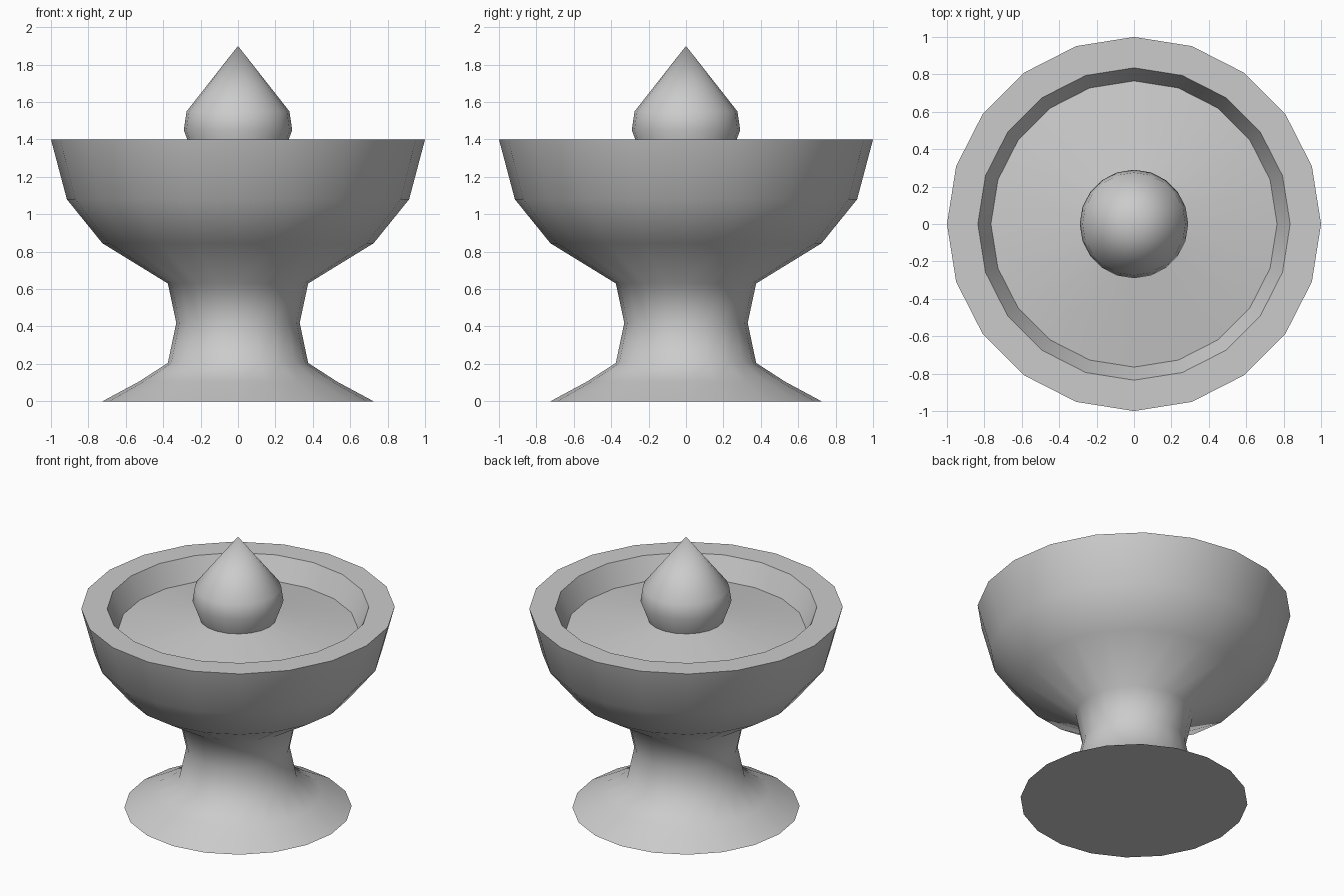
import bpy, bmesh, math

if "Cube" in bpy.data.objects:
    bpy.data.objects.remove(bpy.data.objects["Cube"])

SIDES = 20


def lathe(name, profile):
    """Revolve an (r, z) profile round z; r = 0 gives a single pole vertex."""
    bm = bmesh.new()
    rings = []
    for r, z in profile:
        n = SIDES if r > 0 else 1
        rings.append([bm.verts.new((r * math.cos(2 * math.pi * i / SIDES),
                                    r * math.sin(2 * math.pi * i / SIDES), z))
                      for i in range(n)])
    for a, b in zip(rings, rings[1:]):
        for i in range(SIDES):
            j = (i + 1) % SIDES
            if len(b) == 1:
                bm.faces.new((a[i], a[j], b[0]))
            else:
                bm.faces.new((a[i], a[j], b[j], b[i]))
    bm.faces.new(rings[0][::-1])  # flat underside
    bmesh.ops.recalc_face_normals(bm, faces=bm.faces)
    mesh = bpy.data.meshes.new(name)
    bm.to_mesh(mesh)
    bm.free()
    obj = bpy.data.objects.new(name, mesh)
    bpy.context.collection.objects.link(obj)
    bpy.context.view_layer.objects.active = obj
    obj.select_set(True)
    bpy.ops.object.shade_smooth_by_angle(angle=math.radians(52))
    obj.select_set(False)
    return obj


foot_and_neck = [(0.725, 0), (0.53, 0.105), (0.375, 0.205), (0.33, 0.42), (0.375, 0.63)]
bowl_outside = [(0.725, 0.845), (0.915, 1.08), (1.0, 1.4)]
rim_and_basin = [(0.835, 1.4), (0.765, 1.25), (0.245, 1.33)]
finial = [(0.29, 1.45), (0.275, 1.55), (0, 1.9)]

# Pedestal bowl turned in one piece with its central finial
lathe("pedestal_bowl", foot_and_neck + bowl_outside + rim_and_basin + finial)
